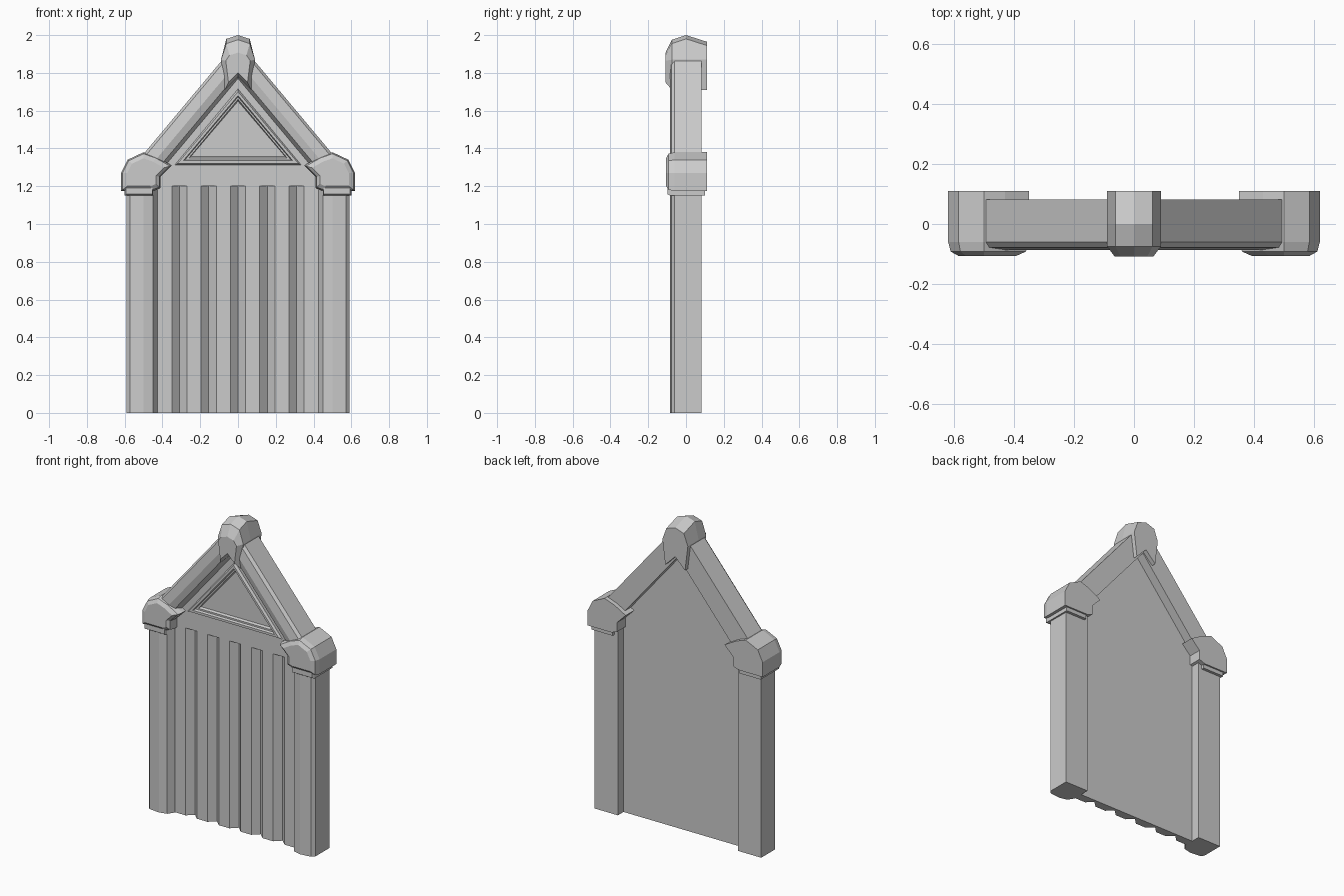
import bpy

cube = bpy.data.objects.get("Cube")
if cube:
    bpy.data.objects.remove(cube, do_unlink=True)

stone = bpy.data.materials.new("grey_stone")
stone.use_nodes = True
GREY = (0.6, 0.6, 0.6, 1)
stone.diffuse_color = GREY
stone.node_tree.nodes["Principled BSDF"].inputs["Base Color"].default_value = GREY


def loft(name, rings):
    """Skin equal-length rings of points and cap both ends."""
    import bmesh
    bm = bmesh.new()
    loops = [[bm.verts.new(p) for p in ring] for ring in rings]
    for a, b in zip(loops, loops[1:]):
        for i in range(len(a)):
            j = (i + 1) % len(a)
            bm.faces.new((a[i], a[j], b[j], b[i]))
    bm.faces.new(loops[0][::-1])
    bm.faces.new(loops[-1])
    bmesh.ops.recalc_face_normals(bm, faces=bm.faces)
    mesh = bpy.data.meshes.new(name)
    bm.to_mesh(mesh)
    bm.free()
    mesh.materials.append(stone)
    obj = bpy.data.objects.new(name, mesh)
    bpy.context.collection.objects.link(obj)
    return obj


def outline(points, y, centre=(0, 0), scale=1):
    """Place an x-z outline at depth y, shrunk about a centre."""
    cx, cz = centre
    return [(cx + (x - cx) * scale, y, cz + (z - cz) * scale) for x, z in points]


# Post and rafter cross-section: distance inward from the outer edge, depth
SECTION = [(0, 0.082), (0, -0.06), (0.018, -0.078), (0.09, -0.086),
           (0.14, -0.074), (0.165, -0.035), (0.165, 0.082)]
EAVE = 1.263
RIDGE = 1.968
SLOPE = (RIDGE - EAVE) / 0.59

# Eave knob outline on the +x side
KNOB = [(0.62, 1.175), (0.62, 1.27), (0.585, 1.34), (0.5, 1.38), (0.43, 1.355),
        (0.35, 1.31), (0.41, 1.25), (0.41, 1.19), (0.45, 1.175)]
KNOB_FOOT = [(0.6, 1.15), (0.6, 1.2), (0.45, 1.2), (0.45, 1.15)]

for side, label in ((1, "left"), (-1, "right")):
    loft(label + "_post", [[(side * (0.59 - w), y, z) for w, y in SECTION]
                           for z in (0, EAVE)])
    # Rafter, mitred on the centre line
    loft(label + "_rafter", [[(x, y, RIDGE - SLOPE * abs(x) - w * 1.2)
                              for w, y in SECTION] for x in (side * 0.55, 0)])
    knob = [(side * x, z) for x, z in KNOB]
    mid = (side * 0.5, 1.265)
    loft(label + "_eave_knob", [outline(knob, 0.11), outline(knob, -0.06),
                                outline(knob, -0.092, mid, 0.93),
                                outline(knob, -0.106, mid, 0.72)])
    foot = [(side * x, z) for x, z in KNOB_FOOT]
    loft(label + "_knob_foot", [outline(foot, 0.1), outline(foot, -0.085),
                                outline(foot, -0.098, mid, 0.93)])


# Ridge knob, an upside-down V with a pointed cap
def ridge(top, y, scale=1):
    half = [(0.062, top - 0.02), (0.09, 1.87), (0.07, 1.71)]
    pts = [(0, top)] + half + [(0, 1.78)] + [(-x, z) for x, z in reversed(half)]
    return outline(pts, y, (0, 1.85), scale)


loft("ridge_knob", [ridge(1.965, 0.11), ridge(2.0, 0), ridge(1.975, -0.075),
                    ridge(1.93, -0.108, 0.72)])

# Grooved wall panel
FRONT, BACK, GROOVE = -0.03, 0.025, 0.008
wall = [(0.45, BACK), (-0.45, BACK), (-0.45, FRONT)]
for i in range(-2, 3):
    c = i * 0.155
    wall += [(c - 0.04, FRONT), (c, GROOVE), (c + 0.04, FRONT)]
wall.append((0.45, FRONT))
loft("grooved_panel", [[(x, y, z) for x, y in wall] for z in (0, 1.2)])


# Gable with a moulded triangle around a sunken field
def triangle(half, base, top, y):
    return [(-half, y, base), (half, y, base), (0, y, top)]


loft("gable_panel", [triangle(0.55, 1.2, 1.9, BACK),
                     triangle(0.55, 1.2, 1.9, FRONT),
                     triangle(0.335, 1.312, 1.715, FRONT),
                     triangle(0.32, 1.32, 1.70, FRONT - 0.015),
                     triangle(0.29, 1.335, 1.68, FRONT - 0.015),
                     triangle(0.28, 1.34, 1.672, FRONT),
                     triangle(0.26, 1.35, 1.66, FRONT),
                     triangle(0.25, 1.357, 1.65, FRONT + 0.015)])
